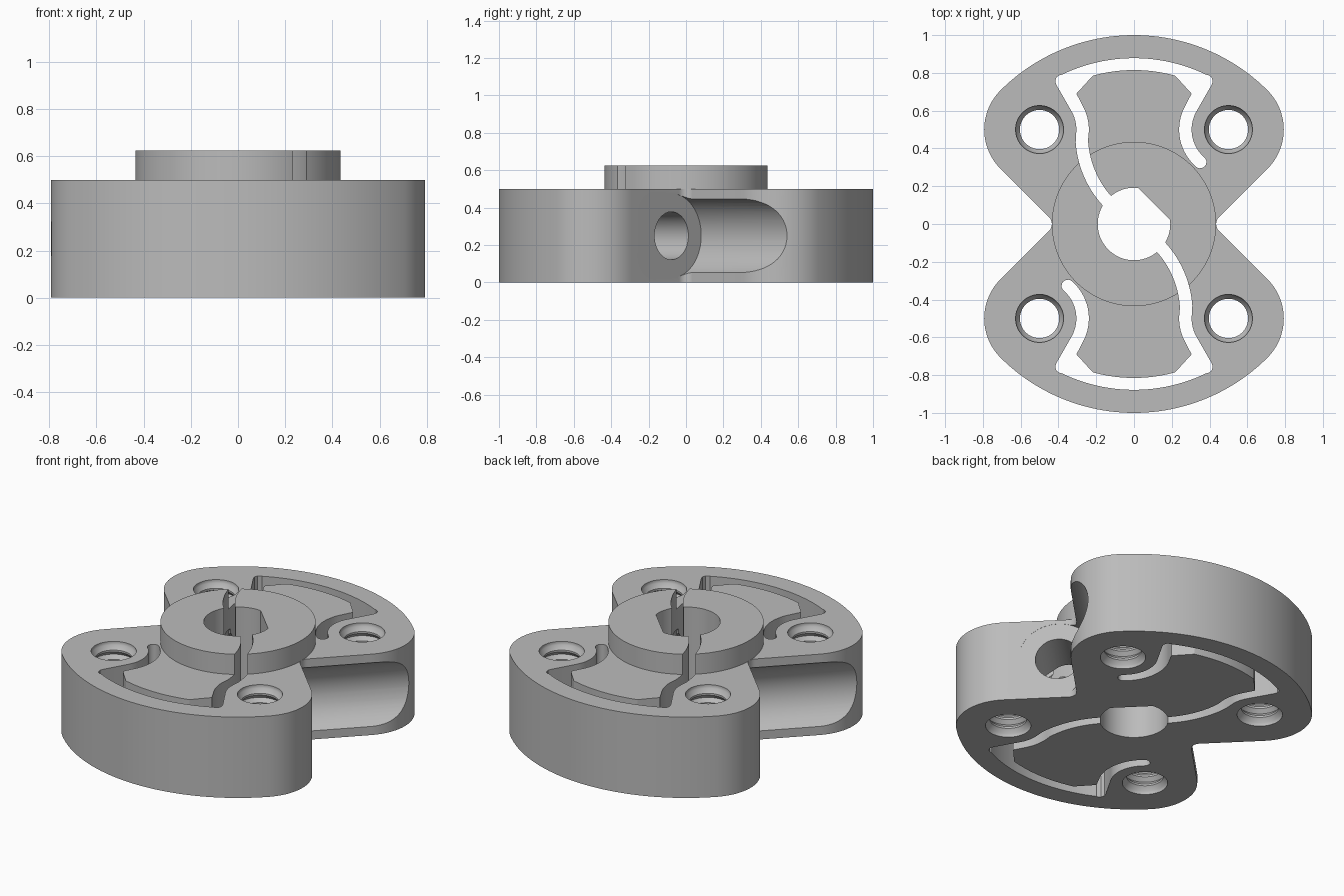
import bpy
import bmesh
from math import sin, cos, radians, acos, degrees, sqrt
from mathutils import Matrix, Vector

cube = bpy.data.objects.get("Cube")
if cube:
    bpy.data.objects.remove(cube, do_unlink=True)

steel = bpy.data.materials.new("plain_grey_metal")
steel.use_nodes = True
GREY = (0.5, 0.5, 0.5, 1)
steel.diffuse_color = GREY
steel.node_tree.nodes["Principled BSDF"].inputs["Base Color"].default_value = GREY

TOP, HUB_TOP, HUB_R = 0.5, 0.625, 0.435
HALF_TURN = Matrix.Rotation(radians(180), 4, "Z")


def arc(cx, cy, r, a0, a1, n=16):
    angles = [radians(a0 + (a1 - a0) * i / n) for i in range(n + 1)]
    return [(cx + r * cos(a), cy + r * sin(a)) for a in angles]


def mirrored(points):
    return [(-x, y) for x, y in reversed(points)]


def finish(name, bm, matrix):
    bmesh.ops.transform(bm, matrix=matrix, verts=bm.verts)
    bmesh.ops.recalc_face_normals(bm, faces=bm.faces)
    mesh = bpy.data.meshes.new(name)
    bm.to_mesh(mesh)
    bm.free()
    mesh.materials.append(steel)
    obj = bpy.data.objects.new(name, mesh)
    bpy.context.scene.collection.objects.link(obj)
    return obj


def prism(name, points, z0, z1, matrix=Matrix()):
    """Extrude a closed outline from z0 to z1."""
    clean = [p for i, p in enumerate(points)
             if (Vector(p) - Vector(points[i - 1])).length > 1e-4]
    bm = bmesh.new()
    face = bm.faces.new([bm.verts.new((x, y, z0)) for x, y in clean])
    new = bmesh.ops.extrude_face_region(bm, geom=[face])["geom"]
    verts = [g for g in new if isinstance(g, bmesh.types.BMVert)]
    bmesh.ops.translate(bm, vec=(0, 0, z1 - z0), verts=verts)
    return finish(name, bm, matrix)


def lathe(name, profile, matrix, steps=40):
    """Spin (radius, z) points around z and close both ends."""
    bm = bmesh.new()
    rings = [[bm.verts.new((x, y, z)) for x, y in arc(0, 0, r, 0, 360, steps)[:-1]]
             for r, z in profile]
    for low, high in zip(rings, rings[1:]):
        for i in range(steps):
            j = (i + 1) % steps
            bm.faces.new((low[i], low[j], high[j], high[i]))
    bm.faces.new(rings[0])
    bm.faces.new(rings[-1])
    return finish(name, bm, matrix)


def thread(r_in, r_out, z0, z1, turns):
    """Sawtooth profile of a tapped hole."""
    pitch = (z1 - z0) / turns
    points = []
    for i in range(turns):
        z = z0 + i * pitch
        points += [(r_out, z), (r_in, z + pitch * 0.4), (r_in, z + pitch * 0.6)]
    return points + [(r_out, z1)]


def cut(obj, cutters):
    bpy.context.view_layer.objects.active = obj
    for cutter in cutters:
        mod = obj.modifiers.new("cut", "BOOLEAN")
        mod.operation = "DIFFERENCE"
        mod.solver = "EXACT"
        mod.object = cutter
        bpy.ops.object.modifier_apply(modifier=mod.name)


# Flange: two round-cornered lobes joined at a narrow waist
corner = 1 - sqrt(0.5)
waist = sqrt(0.5) * (1 - corner * 2) + corner * sqrt(2)
waist = corner * sqrt(2)
fillet = 0.05
half = arc(0, 0, 1, 90, 45, 24) + arc(0.5, 0.5, corner, 45, -45, 24)
half += arc(waist + fillet * sqrt(2), 0, fillet, 135, 225, 8)
half += arc(0.5, -0.5, corner, 45, -45, 24) + arc(0, 0, 1, -45, -90, 24)
flange = prism("flange_body", half + [(-x, -y) for x, y in half], 0, TOP)

# Raised clamp ring on top
ring = prism("clamp_ring", arc(0, 0, HUB_R, 0, 360, 96), TOP, HUB_TOP)

# D-shaped shaft bore
flat = degrees(acos(0.15 / 0.192))
bore = prism("bore_cutter", arc(0, 0, 0.192, 45 + flat, 405 - flat, 48), -0.1, 0.8)

# Flexure slot: curved entry from the bore, window around a pad, hooked end
entry_out = arc(0.24, 0.47, 0.55, 228, 184)
entry_in = arc(0.24, 0.47, 0.484, 183, 228)
window_side = [(0.41, 0.735), (0.417, 0.755), (0.41, 0.778), (0.39, 0.79)]
slot_points = entry_out + arc(-0.5, 0.5, 0.195, -5, 28, 8)
slot_points += mirrored(window_side[::-1])[::1][::-1][::-1]
slot_points += arc(0, 0, 0.878, 116, 64, 24) + window_side[::-1]
slot_points += arc(0.5, 0.5, 0.195, 152, 229)
slot_points += arc(0.5 + 0.228 * cos(radians(229)), 0.5 + 0.228 * sin(radians(229)),
                   0.033, 49, -131, 10)
slot_points += arc(0.5, 0.5, 0.261, 229, 155) + [(0.305, 0.69)]
slot_points += arc(0, 0, 0.815, 74.5, 105.5, 20) + [(-0.305, 0.69)]
slot_points += arc(-0.5, 0.5, 0.261, 25, -5, 8) + entry_in
slots = [prism("slot_cutter", slot_points, -0.1, 0.8, m) for m in (Matrix(), HALF_TURN)]

# Four tapped holes with slightly open mouths
tapped = [(0.127, -0.05), (0.127, 0.008)]
tapped += thread(0.104, 0.124, 0.02, TOP - 0.02, 8)
tapped += [(0.127, TOP - 0.008), (0.127, TOP + 0.05)]
bolt_holes = [lathe("bolt_hole_cutter", tapped, Matrix.Translation((x, y, 0)))
              for x in (-0.5, 0.5) for y in (-0.5, 0.5)]

# Clamp screws: head channel outward, clearance hole and tapped hole inward
axis = Vector((1, 1, 0)).to_track_quat("Z", "Y").to_matrix().to_4x4()
seat = Matrix.Translation((waist / 2 + 0.284, waist / 2 - 0.284, 0.25)) @ axis
screw = thread(0.09, 0.108, -0.62, -0.33, 5)
screw += [(0.128, -0.329), (0.128, 0.05)]
head = [(0.225, -0.001), (0.225, 0.9)]
screws = []
for turn in (Matrix(), HALF_TURN):
    screws.append(lathe("head_channel_cutter", head, turn @ seat, 64))
    screws.append(lathe("clamp_screw_cutter", screw, turn @ seat))

cut(flange, [bore] + slots + bolt_holes + screws)
cut(ring, [bore] + slots)
for cutter in [bore] + slots + bolt_holes + screws:
    bpy.data.objects.remove(cutter, do_unlink=True)

bpy.ops.object.select_all(action="DESELECT")
for obj in (flange, ring):
    obj.select_set(True)
bpy.context.view_layer.objects.active = flange
bpy.ops.object.shade_smooth_by_angle(angle=radians(30))
